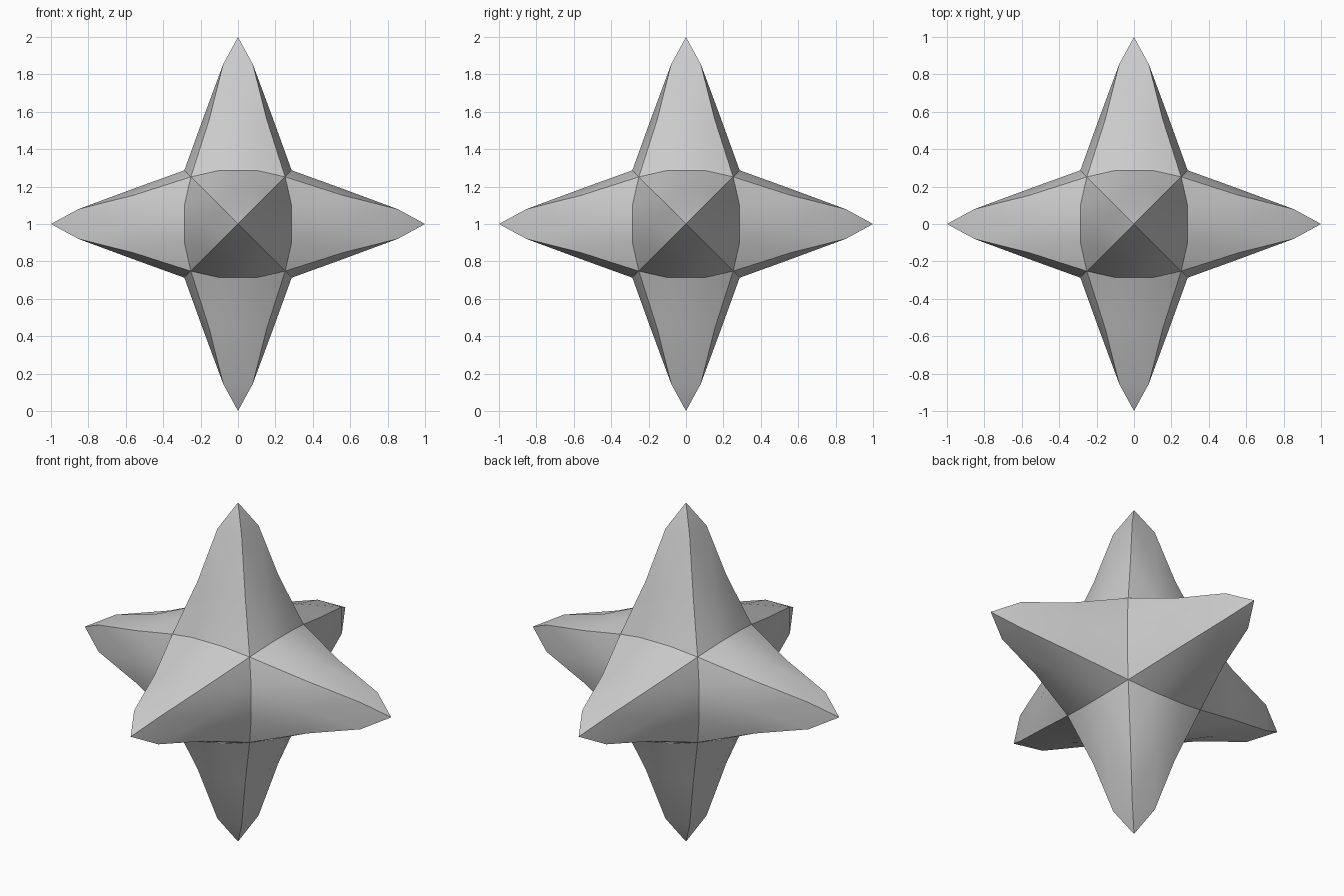
import bpy, bmesh, math
from mathutils import Vector, Matrix

if "Cube" in bpy.data.objects:
    bpy.data.objects.remove(bpy.data.objects["Cube"])

# One spike side: rows of points from the tip down to the valley curve
rows = [
    [(0, 0, 1)],
    [(0.079, -0.079, 0.855), (0.079, 0.079, 0.855)],
    [(0.155, -0.155, 0.555), (0.19, 0, 0.555), (0.155, 0.155, 0.555)],
    [(0.252, -0.252, 0.252), (0.287, -0.098, 0.287),
     (0.287, 0.098, 0.287), (0.252, 0.252, 0.252)],
]

# Rotations that carry the top spike to all six directions
spike_turns = [Matrix.Rotation(math.pi / 2 * k, 4, 'X') for k in range(4)]
spike_turns += [Matrix.Rotation(math.pi / 2 * s, 4, 'Y') for s in (1, -1)]

grey = bpy.data.materials.new("grey")
grey.diffuse_color = (0.6, 0.6, 0.6, 1)
grey.use_nodes = True
grey.node_tree.nodes["Principled BSDF"].inputs["Base Color"].default_value = grey.diffuse_color

bm = bmesh.new()
side = bm.faces.layers.int.new("side")
side_id = 0
for turn in spike_turns:
    for k in range(4):
        m = turn @ Matrix.Rotation(math.pi / 2 * k, 4, 'Z')
        grid = [[bm.verts.new(m @ Vector(p)) for p in row] for row in rows]
        side_id += 1
        for r in range(3):
            a, b = grid[r], grid[r + 1]
            tris = [(a[i], b[i], b[i + 1]) for i in range(r + 1)]
            tris += [(a[i], b[i + 1], a[i + 1]) for i in range(r)]
            for t in tris:
                f = bm.faces.new(t)
                f.smooth = True
                f[side] = side_id

# Weld the sides together; ridges and valleys stay sharp
bmesh.ops.remove_doubles(bm, verts=bm.verts, dist=0.001)
bmesh.ops.recalc_face_normals(bm, faces=bm.faces)
for e in bm.edges:
    e.smooth = len({f[side] for f in e.link_faces}) == 1
bm.faces.layers.int.remove(side)

mesh = bpy.data.meshes.new("six_pointed_star")
bm.to_mesh(mesh)
bm.free()
mesh.materials.append(grey)
star = bpy.data.objects.new("six_pointed_star", mesh)
star.location.z = 1
bpy.context.collection.objects.link(star)
